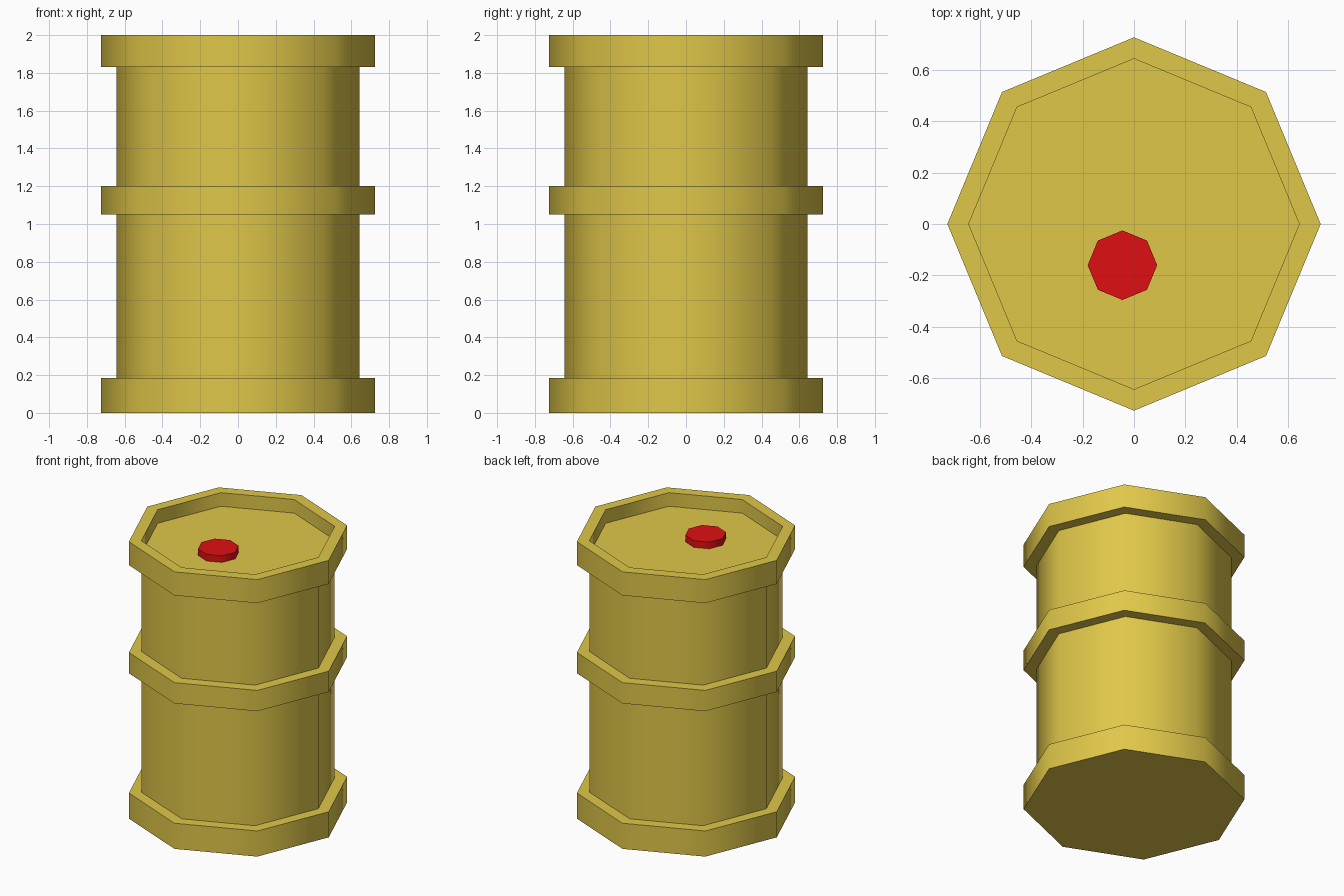
import bpy, bmesh, math

if "Cube" in bpy.data.objects:
    bpy.data.objects.remove(bpy.data.objects["Cube"])

SIDES = 8


def material(name, color):
    m = bpy.data.materials.new(name)
    m.diffuse_color = (*color, 1.0)
    m.use_nodes = True
    m.node_tree.nodes["Principled BSDF"].inputs["Base Color"].default_value = m.diffuse_color
    return m


def lathe(name, profile, mat, center=(0, 0)):
    """Turn a (radius, z) profile, listed bottom to top, into a closed eight-sided solid."""
    bm = bmesh.new()
    rings = []
    for r, z in profile:
        rings.append([bm.verts.new((r * math.cos(math.tau * i / SIDES),
                                    r * math.sin(math.tau * i / SIDES), z))
                      for i in range(SIDES)])
    for a, b in zip(rings, rings[1:]):
        for i in range(SIDES):
            j = (i + 1) % SIDES
            bm.faces.new((a[i], a[j], b[j], b[i]))
    bm.faces.new(rings[0][::-1])
    bm.faces.new(rings[-1])
    bmesh.ops.recalc_face_normals(bm, faces=bm.faces)
    for f in bm.faces:
        f.smooth = True
    mesh = bpy.data.meshes.new(name)
    bm.to_mesh(mesh)
    bm.free()
    # smooth around the sides, crisp at the rims
    mesh.set_sharp_from_angle(angle=math.radians(60))
    mesh.materials.append(mat)
    obj = bpy.data.objects.new(name, mesh)
    obj.location = (*center, 0)
    bpy.context.collection.objects.link(obj)
    return obj


yellow = material("drum yellow", (0.74, 0.57, 0.066))
red = material("cap red", (0.74, 0.005, 0.006))

BAND, BODY, LID = 0.725, 0.642, 1.902

# Drum: foot band, body, middle band, top rim and sunken lid
lathe("drum", [
    (BAND, 0.0), (BAND, 0.185), (BODY, 0.185),
    (BODY, 1.05), (BAND, 1.05), (BAND, 1.20), (BODY, 1.20),
    (BODY, 1.83), (BAND, 1.83), (BAND, 2.0),
    (BODY, 2.0), (BODY, LID),
], yellow)

# Filler cap on the lid
lathe("filler_cap", [(0.135, LID), (0.135, 1.95)], red, (-0.045, -0.16))
